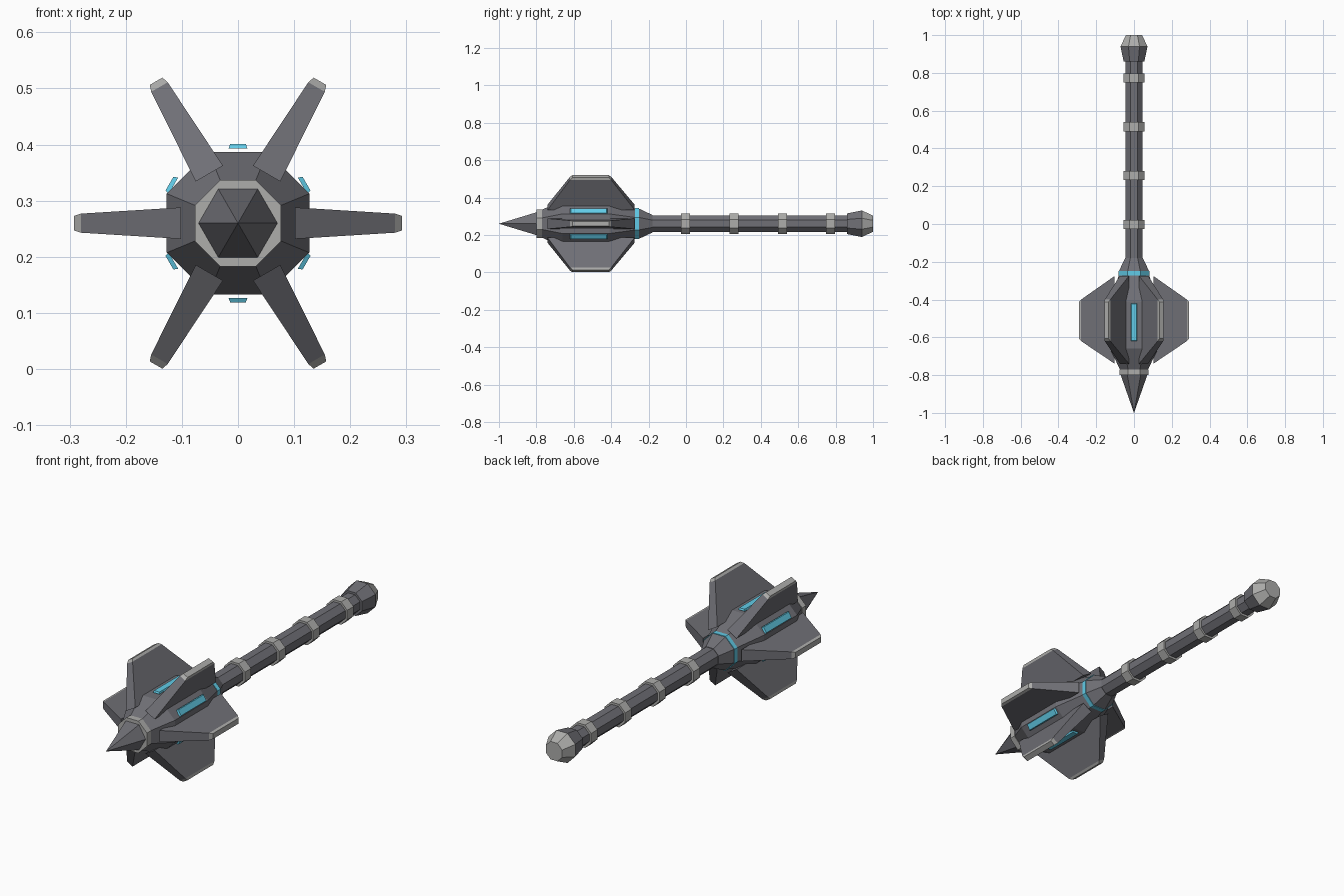
import bpy, bmesh
from math import cos, sin, pi, radians
from mathutils import Matrix, Vector

if "Cube" in bpy.data.objects:
    bpy.data.objects.remove(bpy.data.objects["Cube"])

AXIS_Z = 0.26


def material(name, rgb):
    m = bpy.data.materials.new(name)
    m.diffuse_color = (*rgb, 1)
    m.use_nodes = True
    m.node_tree.nodes["Principled BSDF"].inputs["Base Color"].default_value = m.diffuse_color
    return m


DARK = material("dark_steel", (0.16, 0.16, 0.18))
LIGHT = material("light_steel", (0.42, 0.42, 0.41))
CYAN = material("cyan_glow", (0.12, 0.6, 0.8))


def loft(name, sections, mat, spin=0.0):
    """Skin equal-length point loops, cap both ends, spin about the mace axis."""
    bm = bmesh.new()
    loops = [[bm.verts.new(p) for p in s] for s in sections]
    n = len(loops[0])
    for a, b in zip(loops, loops[1:]):
        for i in range(n):
            j = (i + 1) % n
            bm.faces.new((a[i], a[j], b[j], b[i]))
    bm.faces.new(loops[0])
    bm.faces.new(loops[-1])
    bmesh.ops.remove_doubles(bm, verts=bm.verts, dist=1e-5)
    bmesh.ops.recalc_face_normals(bm, faces=bm.faces)
    bm.transform(Matrix.Translation((0, 0, AXIS_Z)) @ Matrix.Rotation(spin, 4, 'Y'))
    mesh = bpy.data.meshes.new(name)
    bm.to_mesh(mesh)
    bm.free()
    mesh.materials.append(mat)
    ob = bpy.data.objects.new(name, mesh)
    bpy.context.collection.objects.link(ob)
    return ob


def octagon(name, profile, mat):
    """Eight-sided turned part; profile is (y, distance from axis to flat)."""
    c = cos(pi / 8)
    loft(name, [[(r / c * cos(pi / 8 + i * pi / 4), y, r / c * sin(pi / 8 + i * pi / 4))
                 for i in range(8)] for y, r in profile], mat)


def slab(name, levels, mat, spin):
    """Block growing along +x; levels are (radius, y_front, y_back, half_width)."""
    loft(name, [[(r, y0, -w), (r, y1, -w), (r, y1, w), (r, y0, w)]
                for r, y0, y1, w in levels], mat, spin)


# Handle, grip rings and pommel
octagon("handle", [(-0.19, 0.045), (0.88, 0.045)], DARK)
for y in (-0.003, 0.257, 0.515, 0.773):
    octagon("grip_ring", [(y - 0.024, 0.055), (y + 0.024, 0.055)], LIGHT)
octagon("pommel", [(0.86, 0.055), (0.94, 0.071)], DARK)
octagon("pommel_cap", [(0.94, 0.071), (1.0, 0.043)], LIGHT)

# Head core, glowing neck ring and front collar
octagon("neck", [(-0.25, 0.08), (-0.18, 0.047)], DARK)
octagon("neck_ring", [(-0.272, 0.083), (-0.25, 0.083)], CYAN)
octagon("head_core", [(-0.775, 0.072), (-0.66, 0.127), (-0.41, 0.127), (-0.27, 0.08)], DARK)
octagon("front_collar", [(-0.80, 0.077), (-0.77, 0.077)], LIGHT)

# Six-sided front spike
loft("spike", [[(r * cos(i * pi / 3), y, r * sin(i * pi / 3)) for i in range(6)]
               for y, r in ((-0.795, 0.072), (-1.0, 0.0002))], DARK)

# Six flanges with light tips, and six glowing panels between them
for k in range(6):
    a = radians(60 * k)
    slab("flange", [(0.102, -0.74, -0.275, 0.028), (0.28, -0.62, -0.40, 0.017)], DARK, a)
    slab("flange_tip", [(0.28, -0.62, -0.40, 0.017), (0.292, -0.607, -0.413, 0.013)], LIGHT, a)
    slab("glow_panel", [(0.133, -0.62, -0.42, 0.017), (0.141, -0.616, -0.424, 0.014)],
         CYAN, a + radians(30))
